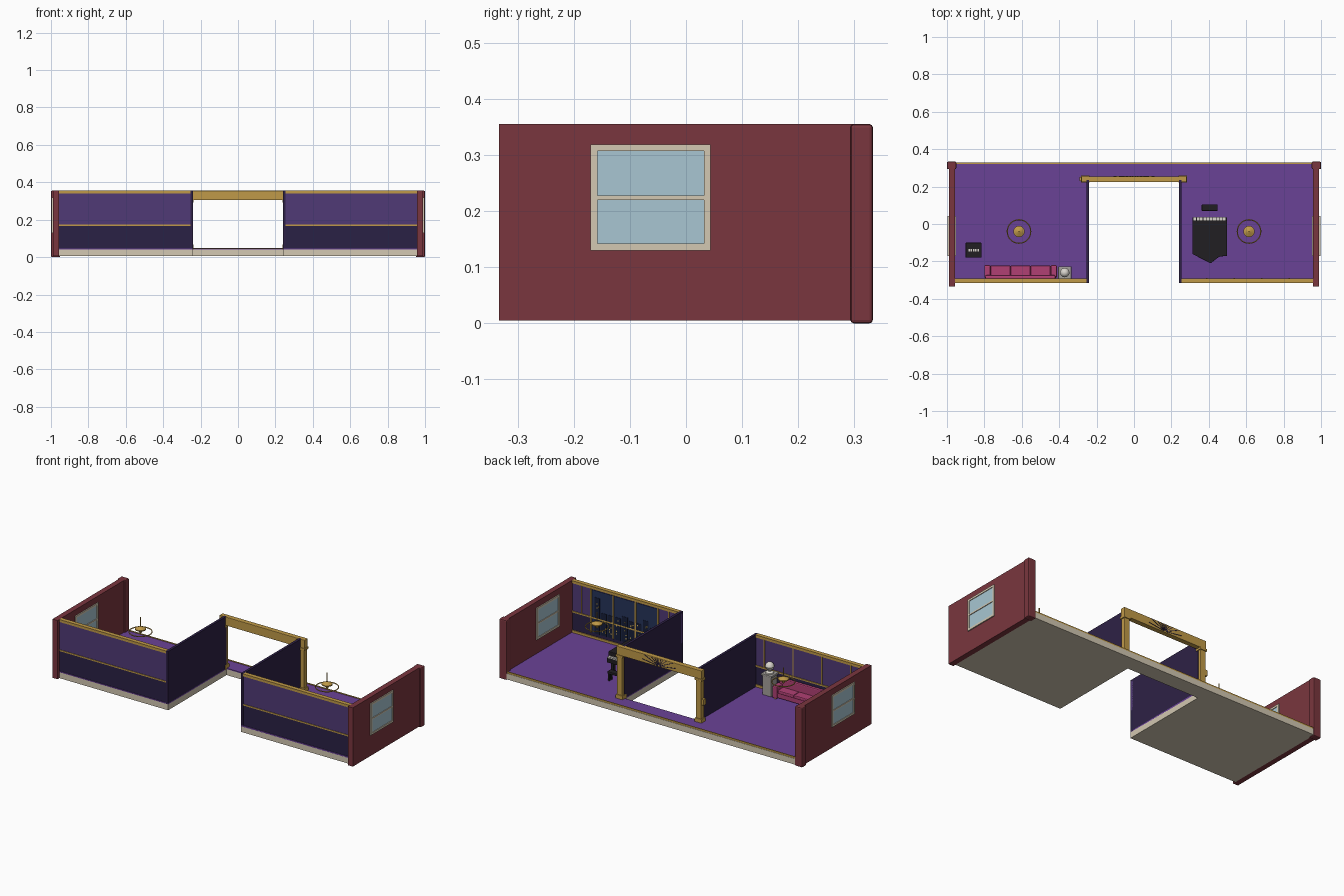
import bpy, bmesh, math, random
from mathutils import Matrix

if "Cube" in bpy.data.objects:
    bpy.data.objects.remove(bpy.data.objects["Cube"])
random.seed(4)


def mat(name, hexcol):
    lin = [((int(hexcol[i:i + 2], 16) / 255 + 0.055) / 1.055) ** 2.4 for i in (0, 2, 4)]
    m = bpy.data.materials.new(name)
    m.diffuse_color = (*lin, 1)
    m.use_nodes = True
    m.node_tree.nodes["Principled BSDF"].inputs["Base Color"].default_value = m.diffuse_color
    return m


GOLD, CREAM, BRICK = mat("gold", "C09A48"), mat("cream", "D3C8B2"), mat("brick", "7A363E")
CARPET, UPPER, LOWER = mat("carpet", "6A4296"), mat("upper_purple", "503A76"), mat("lower_purple", "2A2145")
DARK, GLASS, NAVY = mat("dark_purple", "2E2146"), mat("glass", "A8C6D2"), mat("navy", "25335A")
BLACK, PINK, WHITE = mat("black", "211E22"), mat("pink", "B04074"), mat("white", "DAD6CE")
STONE, TOWER, LIGHT = mat("stone", "A5A19C"), mat("tower", "161D38"), mat("lit_window", "D8B860")


def finish(name, bm, m, bevel=0, smooth=False):
    bmesh.ops.recalc_face_normals(bm, faces=bm.faces)
    me = bpy.data.meshes.new(name)
    bm.to_mesh(me)
    bm.free()
    me.materials.append(m)
    ob = bpy.data.objects.new(name, me)
    bpy.context.collection.objects.link(ob)
    if smooth:
        for p in me.polygons:
            p.use_smooth = True
    if bevel:
        b = ob.modifiers.new("bevel", "BEVEL")
        b.width, b.segments = bevel, 2
    return ob


def box(name, x, y, z, m, bevel=0, s=1):
    # extents given as (low, high); s = -1 mirrors across x
    bm = bmesh.new()
    size = Matrix.Diagonal((x[1] - x[0], y[1] - y[0], z[1] - z[0], 1))
    mid = Matrix.Translation((s * sum(x) / 2, sum(y) / 2, sum(z) / 2))
    bmesh.ops.create_cube(bm, size=1, matrix=mid @ size)
    return finish(name, bm, m, bevel)


def prism(name, pts, z, m, bevel=0):
    bm = bmesh.new()
    f = bm.faces.new([bm.verts.new((px, py, z[0])) for px, py in pts])
    r = bmesh.ops.extrude_face_region(bm, geom=[f])
    bmesh.ops.translate(bm, vec=(0, 0, z[1] - z[0]), verts=[v for v in r["geom"] if isinstance(v, bmesh.types.BMVert)])
    return finish(name, bm, m, bevel)


def lathe(name, profile, x, y, m, n=24, closed=False):
    # profile of (radius, z) spun around a vertical axis
    bm = bmesh.new()
    vs = [bm.verts.new((r, 0, z)) for r, z in profile]
    es = [bm.edges.new(p) for p in zip(vs, vs[1:] + (vs[:1] if closed else []))]
    bmesh.ops.spin(bm, geom=vs + es, cent=(0, 0, 0), axis=(0, 0, 1), angle=2 * math.pi, steps=n)
    bmesh.ops.remove_doubles(bm, verts=bm.verts, dist=1e-5)
    bmesh.ops.translate(bm, vec=(x, y, 0), verts=bm.verts)
    ob = finish(name, bm, m, smooth=True)
    bpy.context.view_layer.objects.active = ob
    ob.select_set(True)
    bpy.ops.object.shade_smooth_by_angle(angle=math.radians(35))
    ob.select_set(False)


# U-shaped floor slab and carpet
U = [(-.957, -.315), (-.24, -.315), (-.24, .235), (.24, .235), (.24, -.315),
     (.957, -.315), (.957, .33), (-.957, .33)]
prism("floor_slab", U, (.005, .04), CREAM)
inner = [(px, min(py, .324)) for px, py in U]
prism("carpet", inner, (.038, .046), CARPET)
box("back_edge_trim", (-.957, .957), (.322, .328), (.038, .05), GOLD)

for s in (-1, 1):
    # brick end wall with back pilaster
    box("end_wall", (.957, .99), (-.333, .30), (.005, .355), BRICK, 0, s)
    box("end_pilaster", (.95, 1.0), (.293, .333), (0, .355), BRICK, .006, s)
    # sash window
    box("window_glass", (.955, .992), (-.16, .035), (.14, .31), GLASS, 0, s)
    for y0, y1 in ((-.17, -.158), (.032, .044)):
        box("window_stile", (.951, .996), (y0, y1), (.13, .319), CREAM, 0, s)
    for z0, z1 in ((.13, .142), (.22, .228), (.307, .319)):
        box("window_rail", (.951, .996), (-.17, .044), (z0, z1), CREAM, 0, s)
    # front wall in two tones with gold mouldings
    box("front_wall_lower", (.24, .957), (-.312, -.296), (.04, .17), LOWER, 0, s)
    box("front_wall_upper", (.24, .957), (-.312, -.296), (.17, .345), UPPER, 0, s)
    box("chair_rail", (.255, .957), (-.315, -.291), (.166, .174), GOLD, 0, s)
    box("crown_moulding", (.255, .957), (-.316, -.291), (.34, .355), GOLD, 0, s)
    box("baseboard", (.255, .957), (-.297, -.291), (.044, .06), GOLD, 0, s)
    # wall towards the central opening
    box("inner_wall", (.24, .255), (-.315, .235), (.04, .355), DARK, 0, s)
    # archway post
    box("arch_post", (.243, .277), (.226, .254), (.045, .31), GOLD, .002, s)
    box("arch_post_base", (.238, .283), (.221, .259), (.04, .068), GOLD, .002, s)
    box("arch_post_cap", (.238, .283), (.221, .259), (.292, .306), GOLD, .002, s)
    # chandelier
    cx, cy = .615 * s, -.04
    lathe("chandelier_body", [(0, .353), (.003, .353), (.003, .30), (.012, .296), (.03, .288), (.03, .282),
                              (.012, .274), (.006, .262), (.0, .258)], cx, cy, GOLD)
    lathe("chandelier_ring", [(.063 + .003 * math.cos(a * math.pi / 3), .268 + .003 * math.sin(a * math.pi / 3))
                              for a in range(6)], cx, cy, GOLD, 32, True)

# archway beam with sunburst carving
box("arch_beam", (-.28, .28), (.225, .255), (.304, .355), GOLD, .002)
for i in range(11):
    a = math.radians(8 + i * 16.4)
    length = min(.11, .042 / math.sin(a))
    bm = bmesh.new()
    bmesh.ops.create_cube(bm, size=1, matrix=Matrix.Translation((0, .2555, .309)) @ Matrix.Rotation(-a, 4, "Y")
                          @ Matrix.Translation((length / 2 + .004, 0, 0)) @ Matrix.Diagonal((length - .006, .003, .003, 1)))
    finish("sunburst_ray", bm, LOWER)
box("post_plate", (-.292, -.276), (.23, .25), (.15, .185), GOLD)

# panel strips in the lounge
for x in (-.88, -.69, -.50, -.31):
    box("panel_strip", (x - .003, x + .003), (-.297, -.292), (.174, .34), GOLD)

# skyline picture window in the music room
box("night_view", (.39, .83), (-.297, -.293), (.08, .335), NAVY)
for x in (.39, .537, .683, .83):
    box("night_mullion", (x - .004, x + .004), (-.297, -.289), (.08, .34), GOLD)
for i in range(9):
    x, h = .405 + i * .046, random.uniform(.18, .30)
    box("tower", (x, x + .036), (-.294, -.2915), (.08, h), TOWER)
    for k in range(5):
        wx, wz = x + random.choice((.006, .015, .024)), random.uniform(.09, h - .012)
        box("lit_window", (wx, wx + .006), (-.292, -.2905), (wz, wz + .007), LIGHT)
for x in (.32, .895):
    box("panel_strip", (x - .003, x + .003), (-.297, -.292), (.174, .34), GOLD)

# sofa
box("sofa_base", (-.79, -.425), (-.292, -.225), (.055, .085), PINK, .004)
for i in range(3):
    x = -.767 + i * .107
    box("sofa_cushion", (x, x + .106), (-.278, -.222), (.083, .102), PINK, .005)
box("sofa_back", (-.795, -.42), (-.294, -.274), (.06, .15), PINK, .006)
for x in (-.80, -.445):
    box("sofa_arm", (x, x + .033), (-.288, -.22), (.05, .12), PINK, .006)
    for y in (-.282, -.235):
        box("sofa_foot", (x + .01, x + .022), (y, y + .01), (.045, .056), GOLD)

# bust on a pedestal
box("pedestal", (-.398, -.342), (-.288, -.232), (.045, .165), STONE, .002)
box("pedestal_top", (-.405, -.335), (-.293, -.227), (.16, .172), STONE, .002)
lathe("bust", [(0, .17), (.024, .17), (.022, .178), (.010, .184), (.010, .19), (.020, .198), (.025, .212),
               (.021, .226), (.012, .234), (0, .237)], -.37, -.26, WHITE)

# grand piano
lid = [(.312, .02), (.312, -.16), (.36, -.185), (.41, -.21), (.455, -.175), (.497, -.17), (.497, .02)]
prism("piano_body", lid, (.115, .175), BLACK, .002)
box("piano_key_shelf", (.312, .497), (.018, .034), (.115, .145), BLACK)
for i in range(10):
    x = .318 + i * .0175
    box("piano_key", (x, x + .0145), (.018, .038), (.144, .152), WHITE)
for x, y in ((.33, 0), (.48, 0), (.41, -.17)):
    box("piano_leg", (x - .009, x + .009), (y - .009, y + .009), (.045, .117), BLACK)
box("piano_bench", (.362, .447), (.07, .105), (.088, .102), BLACK, .003)
for x in (.366, .433):
    for y in (.073, .092):
        box("bench_leg", (x, x + .01), (y, y + .01), (.045, .09), BLACK)

# small black cabinet with a row of buttons
box("cabinet", (-.90, -.815), (-.18, -.10), (.045, .13), BLACK, .003)
for i in range(5):
    x = -.886 + i * .012
    box("cabinet_button", (x, x + .009), (-.146, -.134), (.129, .135), WHITE)
